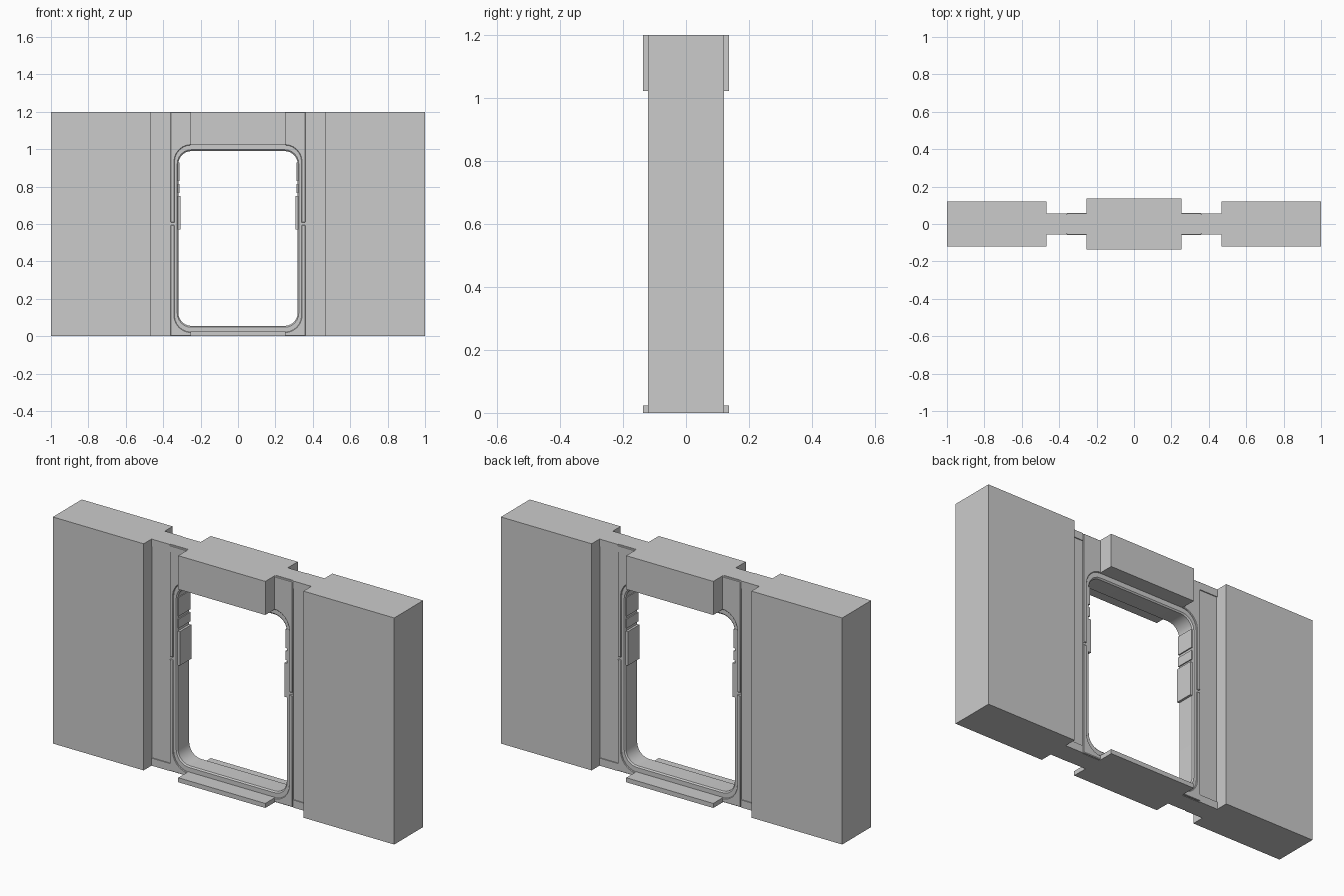
import bpy, bmesh, math

if "Cube" in bpy.data.objects:
    bpy.data.objects.remove(bpy.data.objects["Cube"])


def box(name, x0, x1, y0, y1, z0, z1):
    return prism(name, [(x0, z0), (x1, z0), (x1, z1), (x0, z1)], y0, y1)


def finish(name, bm):
    bmesh.ops.recalc_face_normals(bm, faces=bm.faces)
    me = bpy.data.meshes.new(name)
    bm.to_mesh(me)
    bm.free()
    ob = bpy.data.objects.new(name, me)
    bpy.context.collection.objects.link(ob)
    return ob


def prism(name, pts, y0, y1):
    """Extrude an x-z outline from y0 to y1."""
    bm = bmesh.new()
    face = bm.faces.new([bm.verts.new((x, y0, z)) for x, z in pts])
    ext = bmesh.ops.extrude_face_region(bm, geom=[face])["geom"]
    verts = [g for g in ext if isinstance(g, bmesh.types.BMVert)]
    bmesh.ops.translate(bm, verts=verts, vec=(0, y1 - y0, 0))
    return finish(name, bm)


def arc(cx, cz, r, a0, a1, n=6):
    steps = [math.radians(a0 + (a1 - a0) * i / n) for i in range(n + 1)]
    return [(cx + r * math.cos(a), cz + r * math.sin(a)) for a in steps]


def rounded(w, z0, z1, r):
    return (arc(w - r, z1 - r, r, 0, 90) + arc(r - w, z1 - r, r, 90, 180)
            + arc(r - w, z0 + r, r, 180, 270) + arc(w - r, z0 + r, r, 270, 360))


def smooth(ob):
    bpy.ops.object.select_all(action='DESELECT')
    ob.select_set(True)
    bpy.context.view_layer.objects.active = ob
    bpy.ops.object.shade_smooth_by_angle()


def frame_ring(name, outline_depths):
    """Join successive (outline, y) loops into a closed ring."""
    bm = bmesh.new()
    loops = [[bm.verts.new((x, y, z)) for x, z in pts] for pts, y in outline_depths]
    n = len(loops[0])
    for k, a in enumerate(loops):
        b = loops[(k + 1) % len(loops)]
        for i in range(n):
            j = (i + 1) % n
            bm.faces.new((a[i], a[j], b[j], b[i]))
    ob = finish(name, bm)
    smooth(ob)


def half_plate(name, z_seam, z_end, z_open, s):
    """U-shaped half of the door surround; s is +1 upper, -1 lower."""
    w, r = 0.34, 0.09
    pts = [(-0.36, z_seam), (-0.36, z_end), (0.36, z_end), (0.36, z_seam), (w, z_seam)]
    pts += arc(w - r, z_open - s * r, r, 0, s * 90)
    pts += arc(r - w, z_open - s * r, r, s * 90, s * 180)
    pts.append((-w, z_seam))
    ob = prism(name, pts, -0.059, 0.059)
    bev = ob.modifiers.new("Edge chamfer", 'BEVEL')
    bev.width = 0.003
    bev.segments = 1
    bev.limit_method = 'ANGLE'
    bev.angle_limit = math.radians(60)
    smooth(ob)


# Thick wall blocks, recessed panels and jamb pads on both sides
for side, s in (("left", -1), ("right", 1)):
    def sided(name, a, b, d, z0, z1):
        x0, x1 = sorted((s * a, s * b))
        return box(side + "_" + name, x0, x1, -d, d, z0, z1)

    sided("wall_block", 0.468, 1.0, 0.121, 0, 1.2)
    sided("recess_panel", 0.355, 0.47, 0.05, 0, 1.2)
    sided("recess_top_trim", 0.36, 0.47, 0.055, 1.16, 1.2)
    sided("recess_bottom_trim", 0.36, 0.47, 0.055, 0, 0.04)
    sided("large_jamb_pad", 0.307, 0.33, 0.049, 0.57, 0.75)
    sided("small_jamb_pad", 0.313, 0.33, 0.049, 0.766, 0.815)
    sided("upper_jamb_pad", 0.313, 0.33, 0.049, 0.83, 0.93)

# Lintel and sill that stand proud of the wall
box("lintel", -0.255, 0.255, -0.136, 0.136, 1.022, 1.2)
box("sill", -0.255, 0.255, -0.136, 0.136, 0, 0.024)

# Corner infill behind the surround, joining lintel and sill to the panels
for s in (-1, 1):
    x0, x1 = sorted((s * 0.25, s * 0.36))
    box("top_corner_infill", x0, x1, -0.05, 0.05, 1.02, 1.2)
    box("bottom_corner_infill", x0, x1, -0.05, 0.05, 0, 0.024)

# Door surround in two halves with a seam at mid height
half_plate("upper_surround", 0.607, 1.198, 1.022, 1)
half_plate("lower_surround", 0.594, 0.002, 0.022, -1)

# Stepped-back door frame lining the opening
outer = rounded(0.359, 0.005, 1.04, 0.09)
lip = rounded(0.325, 0.048, 0.997, 0.075)
inner = rounded(0.319, 0.055, 0.99, 0.07)
frame_ring("door_frame", [(outer, -0.053), (lip, -0.053), (inner, -0.047),
                          (inner, 0.047), (lip, 0.053), (outer, 0.053)])
